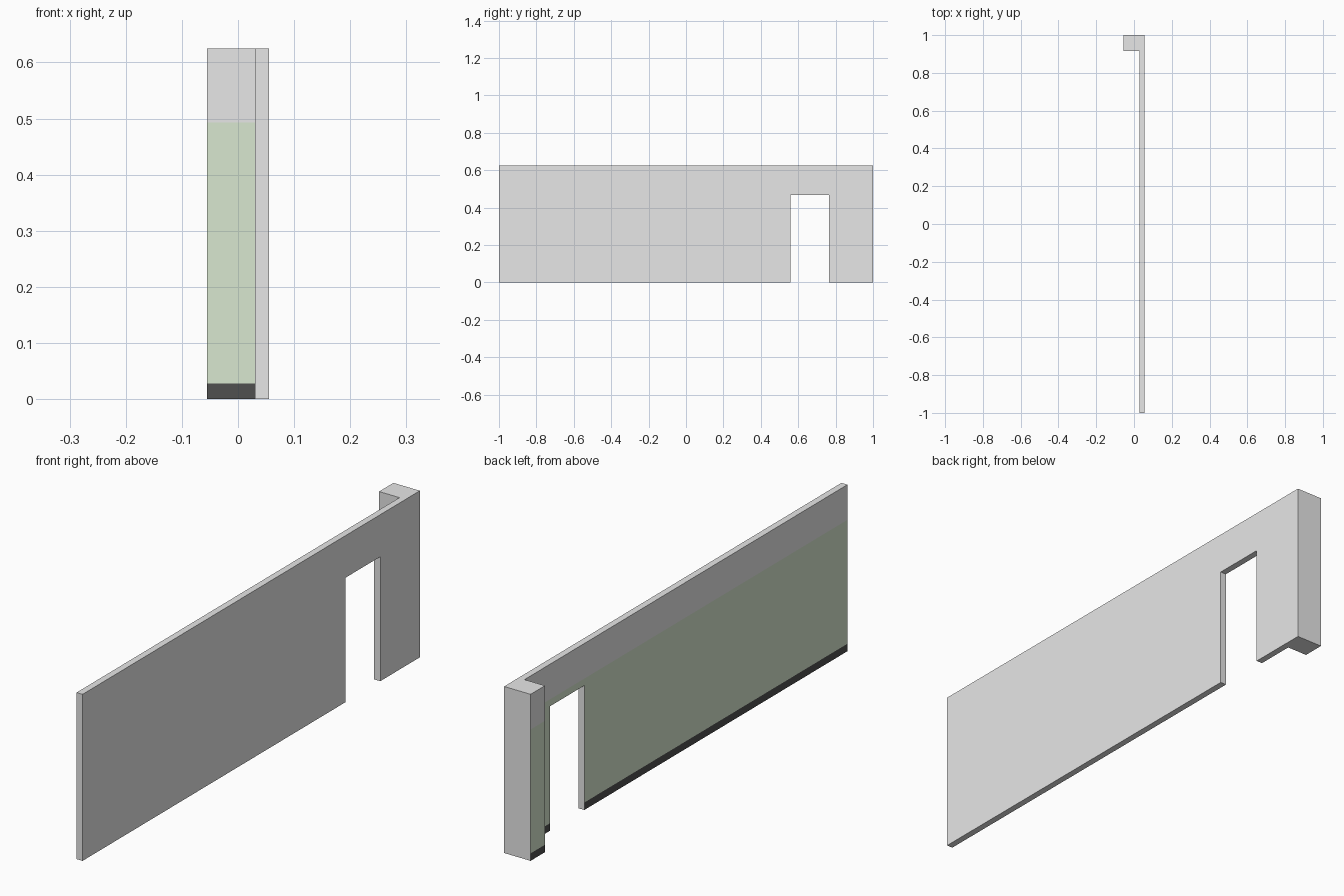
import bpy, bmesh

if "Cube" in bpy.data.objects:
    bpy.data.objects.remove(bpy.data.objects["Cube"], do_unlink=True)

HEIGHT = 0.625
SKIRTING_TOP = 0.028
PAINT_TOP = 0.493
PILLAR_FRONT = 0.915


def make_material(name, colour):
    mat = bpy.data.materials.new(name)
    mat.use_nodes = True
    mat.diffuse_color = colour
    mat.node_tree.nodes["Principled BSDF"].inputs["Base Color"].default_value = colour
    return mat


def make_prism(name, outline, bottom, top):
    """Extrude a floor outline straight up."""
    bm = bmesh.new()
    base = bm.faces.new([bm.verts.new((x, y, bottom)) for x, y in outline])
    grown = bmesh.ops.extrude_face_region(bm, geom=[base])["geom"]
    verts = [v for v in grown if isinstance(v, bmesh.types.BMVert)]
    bmesh.ops.translate(bm, verts=verts, vec=(0, 0, top - bottom))
    bmesh.ops.recalc_face_normals(bm, faces=bm.faces)
    mesh = bpy.data.meshes.new(name)
    bm.to_mesh(mesh)
    bm.free()
    obj = bpy.data.objects.new(name, mesh)
    bpy.context.collection.objects.link(obj)
    return obj


# Long thin wall with a corner pillar at the back, on an L-shaped footprint
wall = make_prism("wall_with_pillar", [
    (0.055, -1), (0.055, 1), (-0.055, 1),
    (-0.055, PILLAR_FRONT), (0.03, PILLAR_FRONT), (0.03, -1)], 0, HEIGHT)

# Doorway opening down to the floor
cutter = make_prism("doorway_cutter", [
    (0, 0.56), (0.1, 0.56), (0.1, 0.765), (0, 0.765)], -0.1, 0.467)
cutter.hide_render = True
cut = wall.modifiers.new("doorway", "BOOLEAN")
cut.operation = "DIFFERENCE"
cut.solver = "EXACT"
cut.object = cutter
bpy.context.view_layer.objects.active = wall
bpy.ops.object.modifier_apply(modifier=cut.name)
bpy.data.objects.remove(cutter, do_unlink=True)

# Colours
wall.data.materials.clear()
for name, colour in (("plaster_grey", (0.8, 0.8, 0.8, 1)),
                     ("pale_green_paint", (0.77, 0.89, 0.70, 1)),
                     ("dark_skirting", (0.079, 0.079, 0.079, 1))):
    wall.data.materials.append(make_material(name, colour))

# Painted band and skirting on the inner faces of wall and pillar
bm = bmesh.new()
bm.from_mesh(wall.data)
for level in (SKIRTING_TOP, PAINT_TOP):
    bmesh.ops.bisect_plane(bm, geom=bm.verts[:] + bm.edges[:] + bm.faces[:],
                           plane_co=(0, 0, level), plane_no=(0, 0, 1))
bm.normal_update()
for face in bm.faces:
    centre = face.calc_center_bounds()
    inner = face.normal.x < -0.5 or (face.normal.y < -0.5 and centre.y > 0.9)
    face.material_index = 0
    if inner and centre.z < PAINT_TOP:
        face.material_index = 2 if centre.z < SKIRTING_TOP else 1
    face.smooth = False
bm.to_mesh(wall.data)
bm.free()
